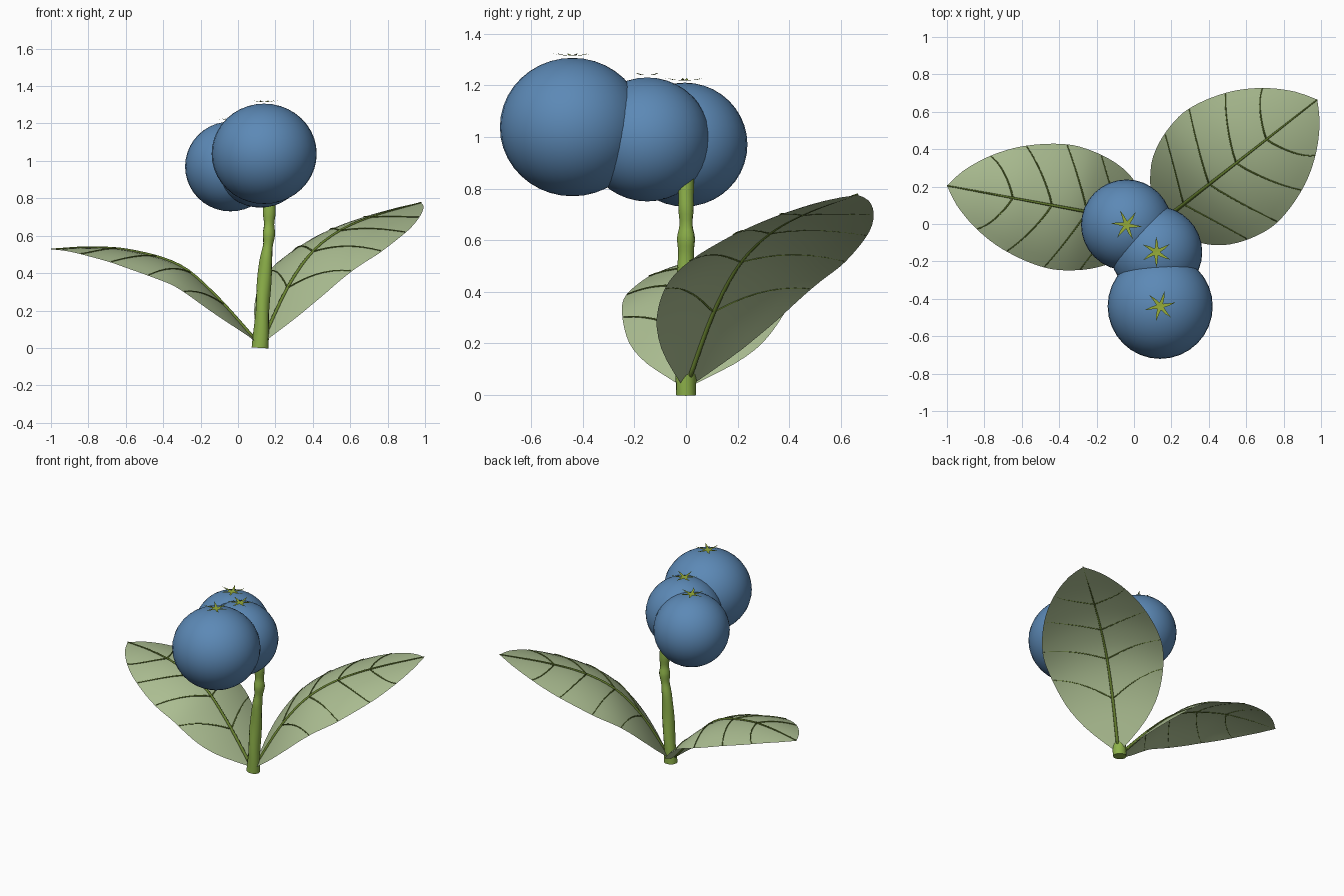
import bpy, bmesh, math
from mathutils import Vector

if "Cube" in bpy.data.objects:
    bpy.data.objects.remove(bpy.data.objects["Cube"])


def material(name, rgb):
    m = bpy.data.materials.new(name)
    m.diffuse_color = (*[((c / 255 + 0.055) / 1.055) ** 2.4 for c in rgb], 1)
    m.use_nodes = True
    m.node_tree.nodes["Principled BSDF"].inputs["Base Color"].default_value = m.diffuse_color
    return m


BERRY = material("berry blue", (92, 137, 182))
LEAF = material("leaf sage", (172, 190, 146))
STEM = material("stem green", (142, 178, 74))
VEIN = material("vein green", (104, 130, 48))
SEPAL = material("sepal green", (150, 172, 58))


def finish(name, bm, mat, smooth=True):
    bmesh.ops.recalc_face_normals(bm, faces=bm.faces)
    me = bpy.data.meshes.new(name)
    bm.to_mesh(me)
    bm.free()
    me.materials.append(mat)
    for p in me.polygons:
        p.use_smooth = smooth
    ob = bpy.data.objects.new(name, me)
    bpy.context.collection.objects.link(ob)
    return ob


def lerp_table(table, t):
    """Smooth (Catmull-Rom style) interpolation through (t, value) pairs."""
    n = len(table)

    def slope(i):
        a, b = table[max(i - 1, 0)], table[min(i + 1, n - 1)]
        return (b[1] - a[1]) / (b[0] - a[0])
    for i in range(n - 1):
        (t0, v0), (t1, v1) = table[i], table[i + 1]
        if t <= t1 or i == n - 2:
            h = t1 - t0
            u = (t - t0) / h
            return ((2*u**3 - 3*u**2 + 1) * v0 + (u**3 - 2*u**2 + u) * h * slope(i)
                    + (3*u**2 - 2*u**3) * v1 + (u**3 - u**2) * h * slope(i + 1))


def add_tube(bm, points, radii, sides, twist=0.0, squash=0.0):
    """Capped tube through points, with optional twisted oval section."""
    rings = []
    for i, p in enumerate(points):
        d = (points[min(i + 1, len(points) - 1)] - points[max(i - 1, 0)]).normalized()
        ref = Vector((0, 0, 1)) if abs(d.z) < 0.95 else Vector((0, 1, 0))
        u = d.cross(ref).normalized()
        v = d.cross(u)
        ring = []
        for k in range(sides):
            a = 2 * math.pi * k / sides
            r = radii[i] * (1 + squash * math.cos(2 * a + twist * i))
            ring.append(bm.verts.new(p + r * (math.cos(a) * u + math.sin(a) * v)))
        rings.append(ring)
    for a, b in zip(rings, rings[1:]):
        for k in range(sides):
            j = (k + 1) % sides
            bm.faces.new((a[k], a[j], b[j], b[k]))
    bm.faces.new(rings[0])
    bm.faces.new(rings[-1])


# Half-width of a leaf along its length (both 0..1)
WIDTH = [(0, 0.03), (0.05, 0.32), (0.11, 0.58), (0.19, 0.79), (0.32, 0.95), (0.47, 1.0),
         (0.67, 0.85), (0.82, 0.60), (0.94, 0.27), (1, 0)]


def leaf(prefix, base, tip, width, heights, sag):
    base, tip = Vector(base), Vector(tip)
    run = tip - base
    side = Vector((-run.y, run.x)).normalized()

    def at(t, s, lift=0.0):
        """Point at length t and width fraction s (-1..1)."""
        w = width * lerp_table(WIDTH, t)
        xy = base + run * t + side * (w * s)
        z = lerp_table(heights, t) - sag * (w * s / width) ** 2
        return Vector((xy.x, xy.y, z + lift))

    # Blade
    bm = bmesh.new()
    n, m = 32, 12
    grid = [[bm.verts.new(at(i / n, 2 * j / m - 1)) for j in range(m + 1)] for i in range(n + 1)]
    for i in range(n):
        for j in range(m):
            bm.faces.new((grid[i][j], grid[i + 1][j], grid[i + 1][j + 1], grid[i][j + 1]))
    bmesh.ops.remove_doubles(bm, verts=bm.verts, dist=0.0005)
    blade = finish(prefix + "_leaf", bm, LEAF)
    if sum(p.normal.z for p in blade.data.polygons) < 0:
        blade.data.flip_normals()

    # Midrib
    bm = bmesh.new()
    add_tube(bm, [at(i / 24, 0, 0.003) for i in range(25)],
             [0.011 - 0.008 * i / 24 for i in range(25)], 8)
    finish(prefix + "_midrib", bm, VEIN)

    # Paired side veins
    bm = bmesh.new()
    for t0, t1 in ((0.16, 0.30), (0.32, 0.47), (0.49, 0.66), (0.68, 0.82)):
        for s in (-1, 1):
            pts = []
            for k in range(9):
                u = k / 8
                pts.append(at(t0 + (t1 - t0) * u ** 1.15, s * u * 0.985, 0.002))
            add_tube(bm, pts, [0.0045 - 0.002 * k / 8 for k in range(9)], 6)
    finish(prefix + "_side_veins", bm, VEIN)


leaf("right", (0.13, 0.0), (0.98, 0.665), 0.385,
     [(0, 0.03), (0.16, 0.32), (0.31, 0.505), (0.49, 0.625), (0.71, 0.705), (1, 0.775)], 0.10)
leaf("left", (0.10, 0.0), (-1.0, 0.205), 0.335,
     [(0, 0.03), (0.2, 0.275), (0.37, 0.435), (0.62, 0.52), (0.82, 0.535), (1, 0.525)], 0.095)

# Stem, with a knobbly twisted upper part
stem_r = [(0, 0.042), (0.1, 0.041), (0.3, 0.037), (0.48, 0.034), (0.55, 0.028), (0.61, 0.034),
          (0.66, 0.026), (0.72, 0.032), (0.78, 0.031), (0.9, 0.03)]
zs = [0.9 * i / 45 for i in range(46)]
bm = bmesh.new()
add_tube(bm, [Vector((lerp_table([(0, 0.118), (0.45, 0.147), (0.6, 0.165), (0.9, 0.165)], z), 0, z))
              for z in zs], [lerp_table(stem_r, z) for z in zs], 12, 0.35, 0.07)
finish("stem", bm, STEM)
bpy.context.view_layer.objects.active = bpy.data.objects["stem"]
bpy.data.objects["stem"].select_set(True)
bpy.ops.object.shade_smooth_by_angle(angle=math.radians(50))

# Berries, each with a six-pointed star of sepals just above the top
for name, (x, y, z), r, rz, turn in (("front", (0.14, -0.44, 1.038), 0.281, 0.268, 0.2),
                                     ("middle", (0.12, -0.15, 0.99), 0.245, 0.24, 0.5),
                                     ("rear", (-0.04, -0.005, 0.97), 0.243, 0.24, 0.9)):
    bm = bmesh.new()
    bmesh.ops.create_uvsphere(bm, u_segments=32, v_segments=20, radius=1)
    for v in bm.verts:
        v.co = Vector((x + r * v.co.x, y + r * v.co.y, z + rz * v.co.z))
    finish(name + "_berry", bm, BERRY)

    bm = bmesh.new()
    top = Vector((x, y, z + rz + 0.009))
    hub = bm.verts.new(top)

    def rim(radius, angle, lift):
        return bm.verts.new(top + Vector((radius * math.cos(angle), radius * math.sin(angle), lift)))
    ring = []
    for k in range(6):
        a = turn + k * math.pi / 3
        ring += [(rim(0.02, a - math.pi / 6, 0), rim(0.05, a - 0.13, 0.002),
                  rim(0.085, a + 0.05, 0.009), rim(0.05, a + 0.13, 0.002))]
    for k in range(6):
        notch, left, point, right = ring[k]
        nxt = ring[(k + 1) % 6][0]
        bm.faces.new((hub, notch, left, right, nxt))
        bm.faces.new((left, point, right))
    finish(name + "_sepals", bm, SEPAL, False)
